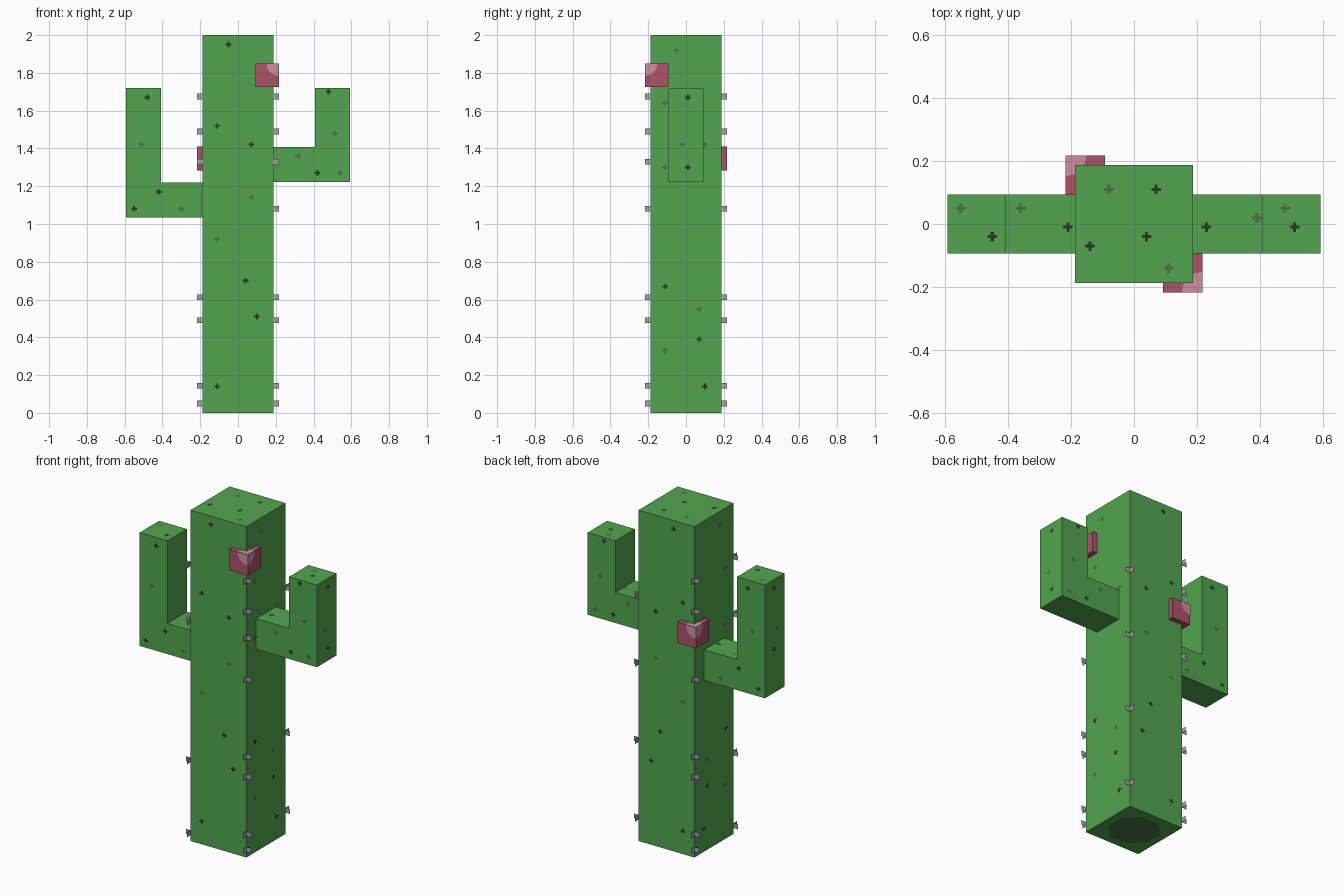
import bpy, bmesh, math
from mathutils import Vector

cube = bpy.data.objects.get("Cube")
if cube:
    bpy.data.objects.remove(cube, do_unlink=True)


def material(name, rgb):
    m = bpy.data.materials.new(name)
    m.use_nodes = True
    m.diffuse_color = (*rgb, 1)
    m.node_tree.nodes["Principled BSDF"].inputs["Base Color"].default_value = (*rgb, 1)
    return m


GREEN = material("cactus green", (.087, .376, .08))
DARK = material("dark green", (.013, .045, .013))
MID = material("dull green", (.065, .18, .06))
PINK = material("flower pink", (.41, .089, .14))
PALE = material("pale pink", (.61, .28, .37))
GREY = material("spine grey", (.38, .38, .38))


def finish(name, bm, mat):
    mesh = bpy.data.meshes.new(name)
    bm.to_mesh(mesh)
    bm.free()
    mesh.materials.append(mat)
    obj = bpy.data.objects.new(name, mesh)
    bpy.context.collection.objects.link(obj)
    return obj


def face(bm, points, normal):
    """Add one polygon facing along the given normal."""
    f = bm.faces.new([bm.verts.new(p) for p in points])
    f.normal_update()
    if f.normal.dot(normal) < 0:
        f.normal_flip()
    return f


def box(name, center, size, mat):
    bm = bmesh.new()
    bmesh.ops.create_cube(bm, size=1)
    for v in bm.verts:
        v.co = Vector(a * b + c for a, b, c in zip(v.co, size, center))
    return finish(name, bm, mat)


# Trunk and its dark underside
R, A, TIP = .187, .093, .593
box("trunk", (0, 0, 1), (2 * R, 2 * R, 2), GREEN)
bm = bmesh.new()
ring = [math.tau * (i + .5) / 8 for i in range(8)]
face(bm, [(.15 * math.cos(t), .15 * math.sin(t), -.001) for t in ring], Vector((0, 0, -1)))
finish("trunk_underside", bm, MID)


# Arms: an L profile pushed through the depth
def arm(name, side, low, elbow, top):
    inner, bend = R - .01, TIP - 2 * A
    profile = [(inner, low), (TIP, low), (TIP, top), (bend, top), (bend, elbow), (inner, elbow)]
    bm = bmesh.new()
    f = face(bm, [(side * x, -A, z) for x, z in profile], Vector((0, -1, 0)))
    new = bmesh.ops.extrude_face_region(bm, geom=[f], use_keep_orig=True)["geom"]
    for v in new:
        if isinstance(v, bmesh.types.BMVert):
            v.co.y = A
    bmesh.ops.recalc_face_normals(bm, faces=bm.faces)
    finish(name, bm, GREEN)


arm("left_arm", 1, 1.223, 1.408, 1.72)
arm("right_arm", -1, 1.035, 1.22, 1.72)


# Flowers: a block on a corner with a pale quarter disc on each outer face
def flower(name, sx, sy, z):
    size = .126
    half = Vector((sx, sy, 1)) * size / 2
    center = Vector((sx * .155, sy * .155, z))
    box(name, center, (size, size, size), PINK)
    bm = bmesh.new()
    for axis in range(3):
        u, v = [i for i in range(3) if i != axis]
        n = Vector((0, 0, 0))
        n[axis] = math.copysign(1, half[axis])
        corner = center + half + n * .002
        points = [corner]
        for i in range(7):
            t = math.pi / 2 * i / 6
            p = corner.copy()
            p[u] -= math.copysign(.066, half[u]) * math.cos(t)
            p[v] -= math.copysign(.066, half[v]) * math.sin(t)
            points.append(p)
        face(bm, points, n)
    finish(name + "_pale_center", bm, PALE)


flower("front_flower", 1, -1, 1.787)
flower("back_flower", -1, 1, 1.347)

# Spines: a pair of thin fins continuing the trunk faces past each corner
odd, even = [1.675, 1.33, .49, .05], [1.49, 1.08, .613, .143]
bm = bmesh.new()
for sx, sy, heights in ((1, -1, odd + even), (-1, 1, odd + even), (1, 1, even), (-1, -1, odd)):
    for z in heights:
        lo, hi = z - .015, z + .015
        x, y, out = sx * R, sy * R, .031
        face(bm, [(x, y, lo), (x + sx * out, y, lo), (x + sx * out, y, hi), (x, y, hi)],
             Vector((0, sy, 0)))
        face(bm, [(x, y, lo), (x, y + sy * out, lo), (x, y + sy * out, hi), (x, y, hi)],
             Vector((sx, 0, 0)))
finish("spines", bm, GREY)


# Small plus-shaped flecks on the skin
def plus(bm, center, axis, sign):
    n = Vector((0, 0, 0))
    n[axis] = sign
    u, v = [i for i in range(3) if i != axis]
    b, s = .015, .005
    a, c = (b, s), (s, b)
    points = []
    for quadrant in ((1, 1), (-1, 1), (-1, -1), (1, -1)):
        tips = (a, (s, s), c) if quadrant[0] * quadrant[1] > 0 else (c, (s, s), a)
        for du, dv in tips:
            p = Vector(center) + n * .002
            p[u] += du * quadrant[0]
            p[v] += dv * quadrant[1]
            points.append(p)
    face(bm, points, n)


# Fleck places in hundredths: trunk sides, arm faces, arm tips and upper faces
flecks = {
    DARK: dict(front=[(-5, 195), (-11, 152), (7, 142), (4, 70), (10, 51), (-11, 14)],
               arms=[(-48, 167), (-42, 117), (-55, 108), (48, 170), (42, 127)],
               side=[(-11, 67), (7, 39), (10, 14)], tips=[(1, 167), (1, 130)],
               top=[(7, 11), (4, -4), (-14, -7), (23, -1), (51, -1), (-45, -4), (-21, -1)]),
    MID: dict(front=[(7, 114), (-11, 92)],
              arms=[(-51, 142), (-30, 108), (51, 148), (32, 136), (54, 127)],
              side=[(-5, 192), (-11, 164), (10, 142), (-11, 130), (7, 55), (-11, 33)],
              tips=[(-2, 142)],
              top=[(-8, 11), (11, -14), (39, 2), (48, 5), (-55, 5), (-36, 5)]),
}


def top_height(x):
    if abs(x) < R:
        return 2
    if abs(x) > .41:
        return 1.72
    return 1.408 if x > 0 else 1.22


for mat, places in flecks.items():
    bm = bmesh.new()
    for kind, spots in places.items():
        for h, w in spots:
            p, q = h / 100, w / 100
            if kind == "top":
                plus(bm, (p, q, top_height(p)), 2, 1)
                continue
            for s in (1, -1):
                if kind in ("front", "arms"):
                    plus(bm, (p, s * (R if kind == "front" else A), q), 1, s)
                else:
                    plus(bm, (s * (R if kind == "side" else TIP), p, q), 0, s)
    finish(mat.name.replace(" ", "_") + "_flecks", bm, mat)
